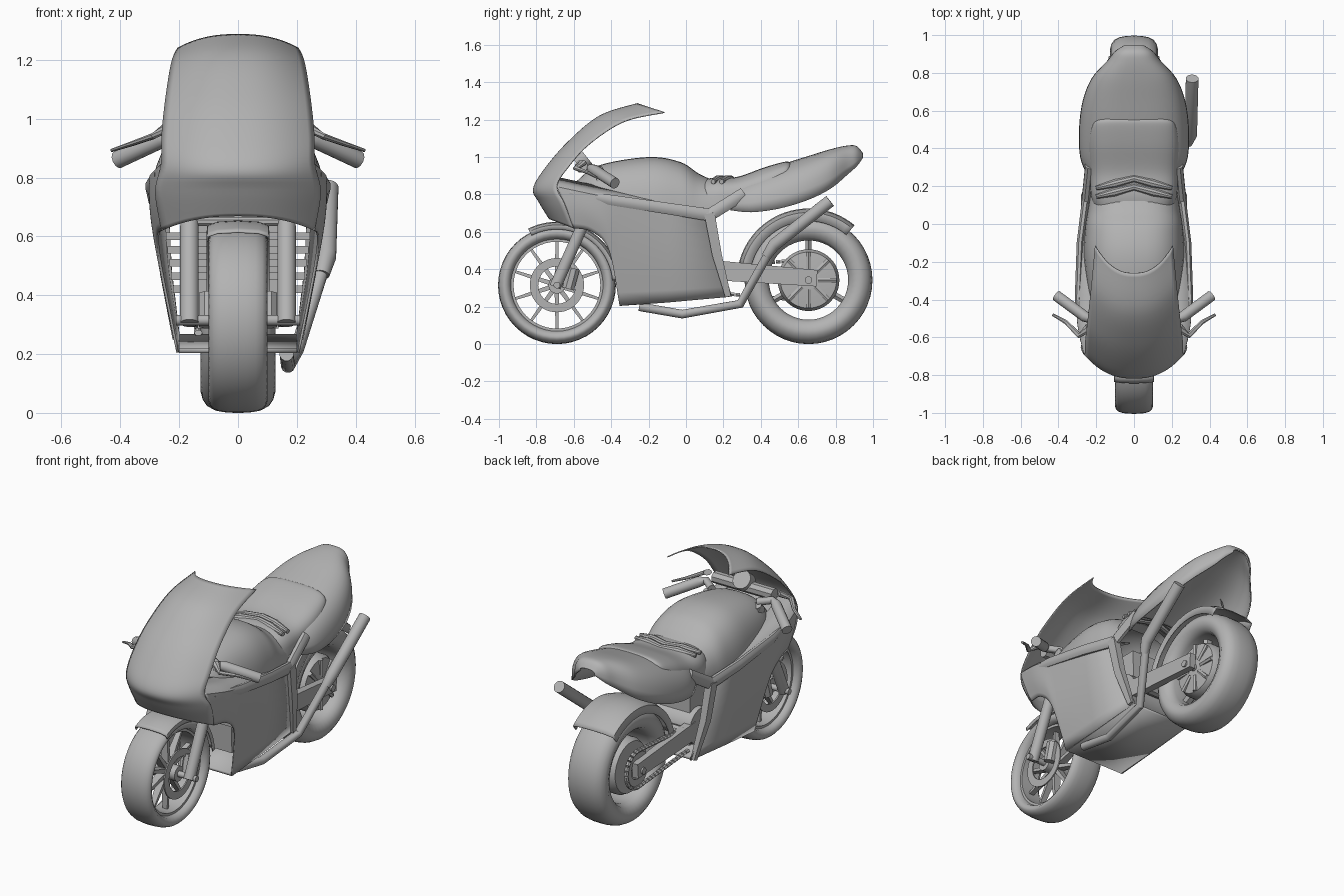
import bpy, bmesh, math
from mathutils import Vector

cube = bpy.data.objects.get("Cube")
if cube:
    bpy.data.objects.remove(cube)

GREY = (0.45, 0.45, 0.45, 1)
grey = bpy.data.materials.new("plain grey")
grey.use_nodes = True
grey.diffuse_color = GREY
bsdf = next(n for n in grey.node_tree.nodes if n.type == 'BSDF_PRINCIPLED')
bsdf.inputs["Base Color"].default_value = GREY


def build(name, grids, mirror=False, solid=0, angle=35):
    """Make one object from grids of points: (rows, wrap rows, wrap columns)."""
    bm = bmesh.new()
    for rows, wrap_r, wrap_c in grids:
        vs = [[bm.verts.new(p) for p in row] for row in rows]
        nr, nc = len(vs), len(vs[0])
        for i in range(nr if wrap_r else nr - 1):
            for j in range(nc if wrap_c else nc - 1):
                k, m = (i + 1) % nr, (j + 1) % nc
                bm.faces.new((vs[i][j], vs[i][m], vs[k][m], vs[k][j]))
    bmesh.ops.remove_doubles(bm, verts=bm.verts, dist=1e-5)
    bmesh.ops.recalc_face_normals(bm, faces=bm.faces)
    me = bpy.data.meshes.new(name)
    bm.to_mesh(me)
    bm.free()
    me.materials.append(grey)
    me.shade_smooth()
    me.set_sharp_from_angle(angle=math.radians(angle))
    ob = bpy.data.objects.new(name, me)
    bpy.context.collection.objects.link(ob)
    if solid:
        s = ob.modifiers.new("Thickness", 'SOLIDIFY')
        s.thickness, s.offset = solid, 0
    if mirror:
        ob.modifiers.new("Mirror", 'MIRROR')


def spline(pts, n=6):
    """Smooth curve through tuples of any length."""
    out = []
    for i in range(len(pts) - 1):
        a, b, c, d = (pts[max(0, min(len(pts) - 1, i + k))] for k in (-1, 0, 1, 2))
        for s in range(n):
            t = s / n
            out.append(tuple(q + t / 2 * (r - p + t * (2*p - 5*q + 4*r - w + t * (3*(q - r) + w - p)))
                             for p, q, r, w in zip(a, b, c, d)))
    return out + [tuple(pts[-1])]


def tube(pts, radius, n=12, flat=1):
    """Capped tube; radius is one number or one per point, flat scales its width."""
    pts = [Vector(p) for p in pts]
    radii = radius if isinstance(radius, list) else [radius] * len(pts)
    span = (pts[-1] - pts[0]).normalized()
    ref = Vector((1, 0, 0)) if abs(span.x) < 0.7 else Vector((0, 0, 1))
    rows = [[pts[0]] * n]
    for i, p in enumerate(pts):
        t = (pts[min(i + 1, len(pts) - 1)] - pts[max(i - 1, 0)]).normalized()
        s = t.cross(ref).normalized()
        u = s.cross(t) * flat
        rows.append([p + radii[i] * (s * math.cos(a) + u * math.sin(a))
                     for a in (math.tau * (k + 0.5) / n for k in range(n))])
    return rows + [[pts[-1]] * n], False, True


def lathe(profile, cy, cz, closed=True, n=48, start=0, end=360):
    """Turn an (x, r) profile about an axle along x."""
    full = end - start == 360
    steps = n if full else n + 1
    rows = []
    for i in range(steps):
        a = math.radians(start + (end - start) * i / n)
        rows.append([(x, cy + r * math.cos(a), cz + r * math.sin(a)) for x, r in profile])
    return rows, full, closed


def ring(x0, x1, r0, r1, cy, cz):
    return lathe([(x0, r0), (x0, r1), (x1, r1), (x1, r0)], cy, cz)


def both(half):
    """Complete a symmetric profile that runs from the side to the middle."""
    return half + [(-x, r) for x, r in reversed(half) if x > 0]


def loft(sections, power, n=20):
    """Arched shell through sections (y, half width, top z, bottom z)."""
    rows = []
    for y, w, top, low in spline(sections):
        row = []
        for k in range(n + 1):
            a = math.pi * (k / n - 0.5)
            s, c = math.sin(a), max(0, math.cos(a))
            row.append((math.copysign(w * abs(s) ** power, s), y, low + (top - low) * c ** power))
        rows.append(row)
    return rows, False, False


FY, FR = -0.69, 0.315    # front axle y and tyre radius
RY, RR = 0.655, 0.342    # rear axle y and tyre radius

# Tyres with rounded walls
for name, y, R, w, d in (("front", FY, FR, 0.1, 0.07), ("rear", RY, RR, 0.127, 0.13)):
    half = [(w * 0.55, R - d), (w * 0.84, R - d * 0.88), (w, R - d * 0.55), (w * 0.95, R - d * 0.36),
            (w * 0.83, R - d * 0.18), (w * 0.6, R - d * 0.06), (w * 0.3, R - 0.001), (0, R)]
    build(name + "_tyre", [lathe(both(half), y, R)], angle=60)

# Front rim, spokes, hub, discs and axle
build("front_rim", [ring(-0.06, 0.06, 0.232, 0.25, FY, FR)])
spokes = []
for i in range(10):
    a = math.tau * (i + 0.5) / 10
    c, s = math.cos(a), math.sin(a)
    spokes.append(tube([(0, FY + r * c, FR + r * s) for r in (0.03, 0.24)], [0.018, 0.01], 4, 2))
build("front_spokes", spokes)
build("front_hub", [tube([(-0.09, FY, FR), (0.09, FY, FR)], 0.045, 20)])
build("front_axle", [tube([(-0.21, FY, FR), (0.21, FY, FR)], 0.018, 12)])
build("front_brake_disc", [ring(0.085, 0.093, 0.1, 0.145, FY, FR)], mirror=True)
build("front_caliper", [tube([(0.1, FY + 0.06, FR - 0.02), (0.1, FY + 0.09, FR + 0.09)], 0.035, 8)], mirror=True)

# Rear hub plate, three stub spokes, sprocket
build("rear_hub", [lathe([(-0.09, 0), (-0.09, 0.15), (-0.06, 0.165), (0.06, 0.165), (0.09, 0.15), (0.1, 0.06), (0.1, 0)],
                         RY, RR, closed=False)])
build("rear_hub_ribs", [tube([(0.095, RY + r * math.cos(a), RR + r * math.sin(a)) for r in (0.05, 0.15)], 0.014, 6)
                        for a in (math.tau * i / 8 for i in range(8))])
build("rear_spokes", [tube([(0, RY + r * math.cos(a), RR + r * math.sin(a)) for r in (0.14, 0.225)], 0.02, 6, 1.6)
                      for a in map(math.radians, (90, 210, 330))])
build("rear_axle", [tube([(-0.18, RY, RR), (0.18, RY, RR)], 0.02, 12)])
build("rear_sprocket", [ring(-0.135, -0.125, 0.06, 0.105, RY, RR)])

# Drive chain made of separate links
links = []
loop = [(RY + 0.11 * math.cos(a), RR + 0.11 * math.sin(a)) for a in (math.radians(-90 + 15 * i) for i in range(13))]
loop += [(RY - 0.48 * i / 16, RR + 0.11 - 0.035 * i / 16) for i in range(1, 17)]
loop += [(RY - 0.48 + 0.48 * i / 16, RR - 0.07 - 0.04 * i / 16) for i in range(16)]
for i, (y, z) in enumerate(loop):
    y2, z2 = loop[(i + 1) % len(loop)]
    if math.hypot(y2 - y, z2 - z) < 0.1:
        links.append(tube([(-0.135, y, z), (-0.135, y + (y2 - y) * 0.8, z + (z2 - z) * 0.8)], 0.011, 6, 1.3))
build("drive_chain", links)

# Mudguards
build("front_mudguard", [lathe(both([(0.104, 0.298), (0.102, 0.32), (0.07, 0.332), (0, 0.336)]),
                               FY, FR, False, 24, 5, 117)], solid=0.006, angle=60)
build("rear_mudguard", [lathe(both([(0.136, 0.315), (0.132, 0.36), (0.08, 0.376), (0, 0.38)]),
                              RY, RR, False, 24, 50, 168)], solid=0.006, angle=60)

# Fork and swingarm
build("fork_leg", [tube([(0.165, FY - 0.01, FR - 0.01), (0.165, -0.555, 0.63), (0.165, -0.44, 0.92)],
                        [0.032, 0.032, 0.026], 16)], mirror=True)
build("fork_brace", [tube([(-0.165, -0.55, 0.65), (0.165, -0.55, 0.65)], 0.016, 8),
                     tube([(-0.19, -0.45, 0.89), (0.19, -0.45, 0.89)], 0.03, 8)])
build("swingarm", [tube([(0.15, 0.15, 0.395), (0.15, 0.7, 0.352)], [0.075, 0.062], 4, 0.45)], mirror=True)
build("swingarm_bridge", [tube([(-0.15, 0.24, 0.4), (0.15, 0.24, 0.4)], 0.04, 10)])

# Screen and nose: each row runs from side edge to side edge
screen = spline([(-0.26, 1.285, 0.205, -0.115, 1.238), (-0.46, 1.22, 0.225, -0.33, 1.19),
                 (-0.63, 1.08, 0.245, -0.516, 1.07), (-0.755, 0.935, 0.258, -0.63, 0.946),
                 (-0.815, 0.83, 0.26, -0.69, 0.845), (-0.785, 0.76, 0.28, -0.65, 0.75),
                 (-0.73, 0.67, 0.258, -0.6, 0.62)])
rows = [[(xe * u, yc + (ye - yc) * abs(u) ** 2.4, zc + (ze - zc) * abs(u) ** 2.4)
         for u in (k / 12 for k in range(-12, 13))] for yc, zc, xe, ye, ze in screen]
build("screen_and_nose", [(rows, False, False)], solid=0.006, angle=50)

# Side fairing: top edge to bottom edge, with a shelf folded inwards at the top
side = spline([(0.262, -0.69, 0.84, 0.258, -0.6, 0.62), (0.293, -0.55, 0.81, 0.272, -0.5, 0.6),
               (0.3, -0.45, 0.79, 0.262, -0.41, 0.5), (0.3, -0.36, 0.775, 0.205, -0.355, 0.205)])
side += [(0.278, -0.1, 0.73, 0.203, -0.1, 0.225), (0.25, 0.12, 0.68, 0.2, 0.245, 0.255)]
rows = []
for xt, yt, zt, xb, yb, zb in side:
    row = [(xt - 0.12, yt, zt + 0.05), (xt - 0.02, yt, zt + 0.02)]
    for k in range(9):
        v = k / 8
        row.append((xt + (xb - xt) * v + 0.01 * math.sin(math.pi * v), yt + (yb - yt) * v, zt + (zb - zt) * v))
    rows.append(row)
build("side_fairing", [(rows, False, False)], mirror=True, solid=0.008)

# Frame beam and struts that edge the fairing
build("frame_beam", [tube([(0.275, -0.62, 0.81), (0.297, -0.4, 0.77), (0.285, -0.1, 0.725), (0.255, 0.13, 0.69)],
                          [0.016, 0.03, 0.033, 0.036], 8, 0.6)], mirror=True)
build("frame_strut", [tube([(0.258, 0.125, 0.7), (0.245, 0.165, 0.48), (0.21, 0.225, 0.255)], [0.04, 0.036, 0.022], 4, 0.8),
                      tube([(0.255, 0.11, 0.68), (0.235, 0.31, 0.805)], 0.036, 8, 0.7)], mirror=True)

# Engine, radiator slats and belly
build("engine_block", [tube([(0, -0.26, 0.47), (0, 0.16, 0.48)], 0.26, 4, 0.75)])
build("gearbox", [tube([(-0.17, 0.1, 0.4), (0.17, 0.1, 0.4)], 0.11, 16)])
build("radiator_slats", [tube([(-x, y, z), (x, y, z)], 0.018, 4)
                         for x, y, z in ((0.245 - 0.006 * i, -0.35 + 0.03 * i, 0.6 - 0.045 * i) for i in range(5))])
build("belly_pan", [([[(x, y, z) for x in (-0.2, 0.2)] for y, z in ((-0.355, 0.212), (-0.1, 0.23), (0.23, 0.26))],
                     False, False)], solid=0.016)

# Tank, seat and tail
build("fuel_tank", [loft([(-0.61, 0.1, 0.83, 0.74), (-0.58, 0.16, 0.875, 0.72), (-0.46, 0.225, 0.957, 0.7),
                          (-0.2, 0.265, 1.0, 0.69), (-0.03, 0.26, 0.973, 0.68), (0.07, 0.245, 0.91, 0.67),
                          (0.16, 0.23, 0.87, 0.68)], 0.75)])
build("seat", [loft([(0.06, 0.2, 0.87, 0.72), (0.15, 0.228, 0.89, 0.74), (0.27, 0.232, 0.893, 0.77),
                     (0.42, 0.24, 0.945, 0.82), (0.53, 0.22, 0.975, 0.88), (0.56, 0.18, 0.968, 0.9)], 0.6)])
build("seat_folds", [tube([(x / 10, y + 0.025 * math.cos(x * 1.6), 0.882 - 0.014 * x * x / 4) for x in range(-2, 3)],
                          [0.012, 0.024, 0.02, 0.024, 0.012], 10) for y in (0.17, 0.215)])
build("tail_cowl", [loft([(0.24, 0.235, 0.86, 0.715), (0.35, 0.28, 0.9, 0.705), (0.5, 0.287, 0.953, 0.725),
                          (0.65, 0.268, 1.0, 0.77), (0.77, 0.22, 1.037, 0.83), (0.86, 0.14, 1.057, 0.905),
                          (0.91, 0.1, 1.055, 0.95), (0.942, 0.05, 1.02, 0.995)], 0.72)], solid=0.008)

# Exhaust on one side
build("exhaust_pipe", [tube([(0.165, -0.25, 0.2), (0.17, -0.02, 0.16), (0.2, 0.29, 0.215), (0.29, 0.45, 0.5)], 0.024, 12)])
build("silencer", [tube([(0.285, 0.43, 0.47), (0.3, 0.47, 0.53), (0.308, 0.77, 0.765)], [0.026, 0.034, 0.034], 16)])

# Handlebars, levers and dial
build("handlebar", [tube([(0.15, -0.46, 0.93), (0.22, -0.51, 0.94), (0.26, -0.49, 0.93), (0.41, -0.38, 0.86)],
                         [0.022, 0.022, 0.03, 0.03], 12)], mirror=True)
build("brake_lever", [tube([(0.24, -0.55, 0.97), (0.29, -0.59, 0.94), (0.36, -0.52, 0.915), (0.43, -0.48, 0.892)],
                           [0.025, 0.016, 0.012, 0.008], 8, 0.7)], mirror=True)
build("dial", [tube([(0, -0.58, 0.96), (0, -0.53, 1.0)], 0.055, 20)])
build("dash", [tube([(-0.2, -0.56, 0.95), (0.2, -0.56, 0.95)], 0.035, 8)])
